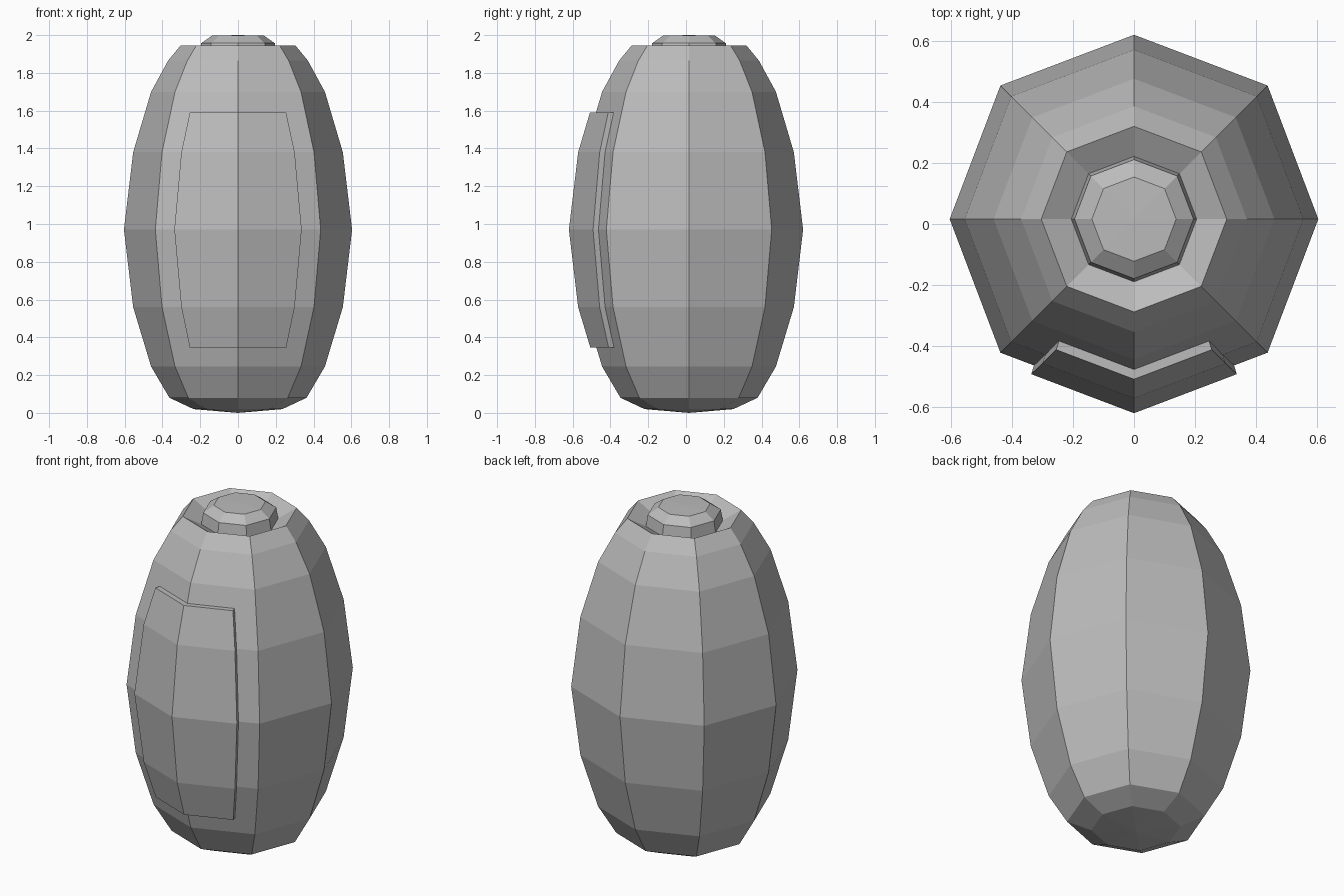
import bpy
from math import sin, cos, pi

cube = bpy.data.objects.get("Cube")
if cube:
    bpy.data.objects.remove(cube)

CY = 0.016          # barrel axis in y
DIAG = 1.025        # diagonal corners sit slightly further out

grey = bpy.data.materials.new("plain grey")
grey.use_nodes = True
colour = (0.5, 0.5, 0.5, 1)
grey.diffuse_color = colour
grey.node_tree.nodes["Principled BSDF"].inputs["Base Color"].default_value = colour


def make_object(name, verts, faces):
    mesh = bpy.data.meshes.new(name)
    mesh.from_pydata(verts, [], faces)
    mesh.materials.append(grey)
    mesh.update()
    obj = bpy.data.objects.new(name, mesh)
    bpy.context.collection.objects.link(obj)
    return obj


def lathe(name, profile, bottom_z, top_z):
    """Eight-sided turned shape, closed by a centre point at each end."""
    verts, faces = [], []
    for r, z in profile:
        for i in range(8):
            a = i * pi / 4
            k = r * (DIAG if i % 2 else 1)
            verts.append((k * cos(a), CY + k * sin(a), z))
    n = len(verts)
    verts += [(0, CY, bottom_z), (0, CY, top_z)]
    for i in range(8):
        j = (i + 1) % 8
        for row in range(0, n - 8, 8):
            faces.append((row + i, row + j, row + 8 + j, row + 8 + i))
        faces.append((n, j, i))
        faces.append((n + 1, n - 8 + i, n - 8 + j))
    return make_object(name, verts, faces)


# Barrel body, from the shallow base up to the rim and down into the recess
side = [(0.235, 0.02), (0.363, 0.08), (0.46, 0.245), (0.555, 0.56), (0.604, 0.97),
        (0.555, 1.38), (0.46, 1.70), (0.37, 1.865), (0.304, 1.945)]
lathe("barrel_body", side + [(0.205, 1.89)], 0, 1.89)

# Bevelled cap standing in the recess
lathe("top_cap", [(0.207, 1.88), (0.195, 1.957), (0.138, 1.997)], 1.88, 2.0)


def radius_at(z):
    for (r0, z0), (r1, z1) in zip(side, side[1:]):
        if z0 <= z <= z1:
            return r0 + (r1 - r0) * (z - z0) / (z1 - z0)


# Raised front panel that follows the two front facets
rows = [(0.255, 0.345), (0.30, 0.56), (0.337, 0.97), (0.30, 1.38), (0.255, 1.59)]
slope = (1 - DIAG * cos(pi / 4)) / (DIAG * cos(pi / 4))
verts = []
for lift, inset in ((0.032, 0), (-0.01, 0.012)):
    for half, z in rows:
        for s in (-1, 0, 1):
            x = s * (half - inset)
            verts.append((x, CY - radius_at(z) + abs(x) * slope - lift, z))
faces = []
back = len(rows) * 3
for r in range(len(rows) - 1):
    for c in range(2):
        a = r * 3 + c
        quad = (a, a + 1, a + 4, a + 3)
        faces.append(quad)
        faces.append(tuple(back + v for v in reversed(quad)))
    for a, b in ((r * 3 + 3, r * 3), (r * 3 + 2, r * 3 + 5)):
        faces.append((a, b, back + b, back + a)[::-1])
for c in range(2):
    top = back - 3 + c
    faces.append((c + 1, c, back + c, back + c + 1))
    faces.append((top, top + 1, back + top + 1, back + top))
make_object("front_panel", verts, faces)
